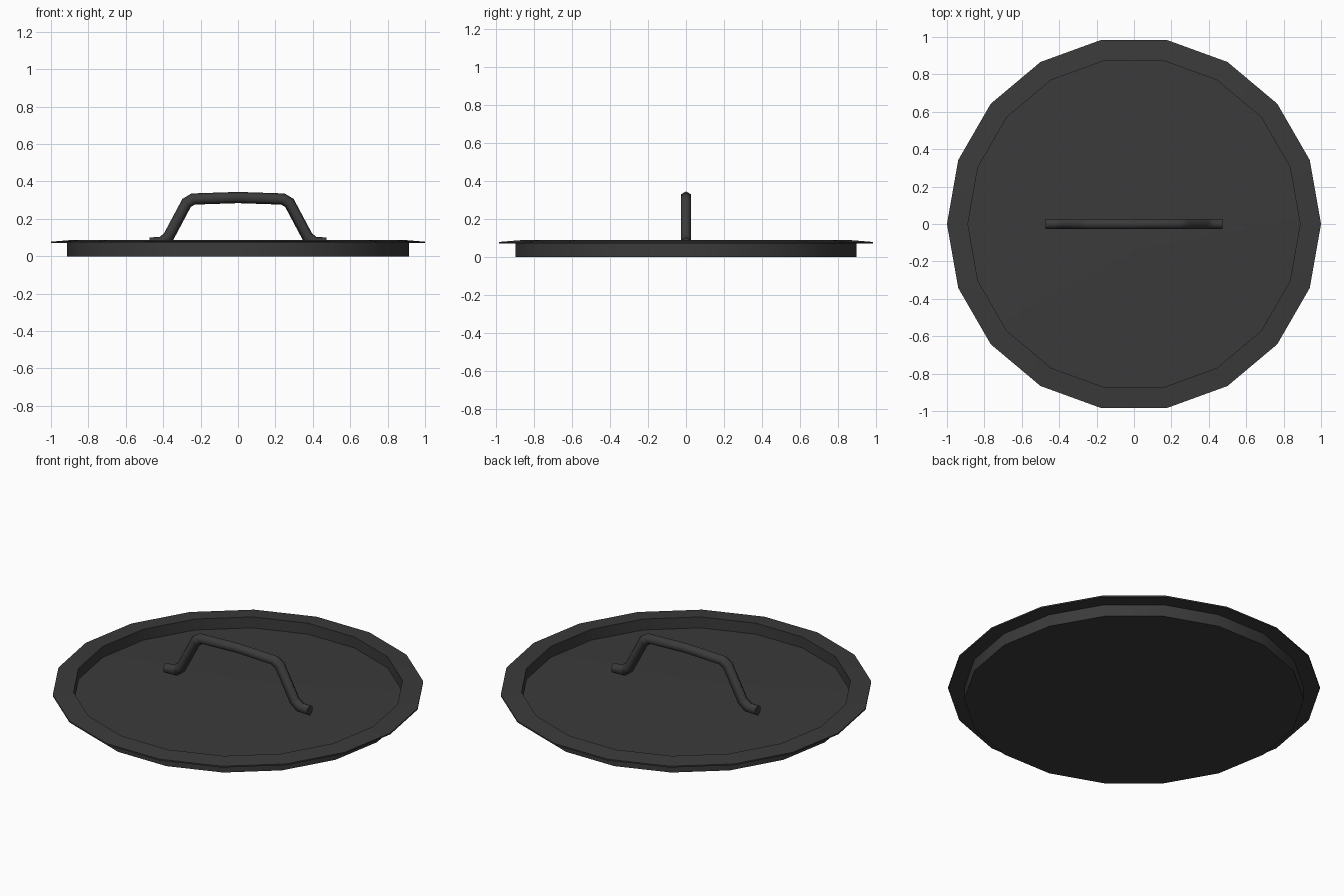
import bpy, bmesh, math
from mathutils import Vector

cube = bpy.data.objects.get("Cube")
if cube:
    bpy.data.objects.remove(cube, do_unlink=True)

# Single dark metal colour
metal = bpy.data.materials.new("dark_grey_metal")
metal.use_nodes = True
colour = (0.043, 0.043, 0.043, 1)
metal.diffuse_color = colour
metal.node_tree.nodes["Principled BSDF"].inputs["Base Color"].default_value = colour


def loft(name, rings, smooth_angle):
    """Skin a list of equal-sized vertex rings and cap both ends."""
    bm = bmesh.new()
    loops = [[bm.verts.new(p) for p in ring] for ring in rings]
    n = len(loops[0])
    for a, b in zip(loops, loops[1:]):
        for i in range(n):
            j = (i + 1) % n
            bm.faces.new((a[i], a[j], b[j], b[i]))
    bm.faces.new(loops[0])
    bm.faces.new(loops[-1])
    bmesh.ops.recalc_face_normals(bm, faces=bm.faces)
    mesh = bpy.data.meshes.new(name)
    bm.to_mesh(mesh)
    bm.free()
    mesh.materials.append(metal)
    obj = bpy.data.objects.new(name, mesh)
    bpy.context.collection.objects.link(obj)
    bpy.ops.object.select_all(action='DESELECT')
    obj.select_set(True)
    bpy.context.view_layer.objects.active = obj
    bpy.ops.object.shade_smooth_by_angle(angle=math.radians(smooth_angle))


def circle(radius, z, sides=18):
    return [(radius * math.cos(math.tau * i / sides),
             radius * math.sin(math.tau * i / sides), z) for i in range(sides)]


# Lid: slightly domed underside, outer wall, sloping rim, recessed domed floor
profile = [(0.05, 0.016), (0.45, 0.012), (0.913, 0), (0.913, 0.071), (1, 0.07),
           (1, 0.078), (0.888, 0.087), (0.888, 0.022), (0.45, 0.034), (0.05, 0.038)]
loft("lid", [circle(r, z) for r, z in profile], 32)

# Handle: hexagonal bar swept along a mirrored path with mitred corners
half = [(0.472, 0.071), (0.41, 0.073), (0.373, 0.101), (0.275, 0.285), (0.24, 0.306)]
path = [Vector((-x, 0, z)) for x, z in half] + [Vector((0, 0, 0.314))]
path += [Vector((x, 0, z)) for x, z in reversed(half)]
rings = []
for k, p in enumerate(path):
    before = (p - path[max(k - 1, 0)]).normalized()
    after = (path[min(k + 1, len(path) - 1)] - p).normalized()
    tangent = (before + after).normalized()
    mitre = 1 / tangent.dot(after if after.length else before)
    normal = Vector((-tangent.z, 0, tangent.x)) * mitre
    side = Vector((0, 1, 0))
    rings.append([p + 0.03 * (normal * math.cos(math.tau * i / 6)
                              + side * math.sin(math.tau * i / 6)) for i in range(6)])
loft("handle", rings, 75)
